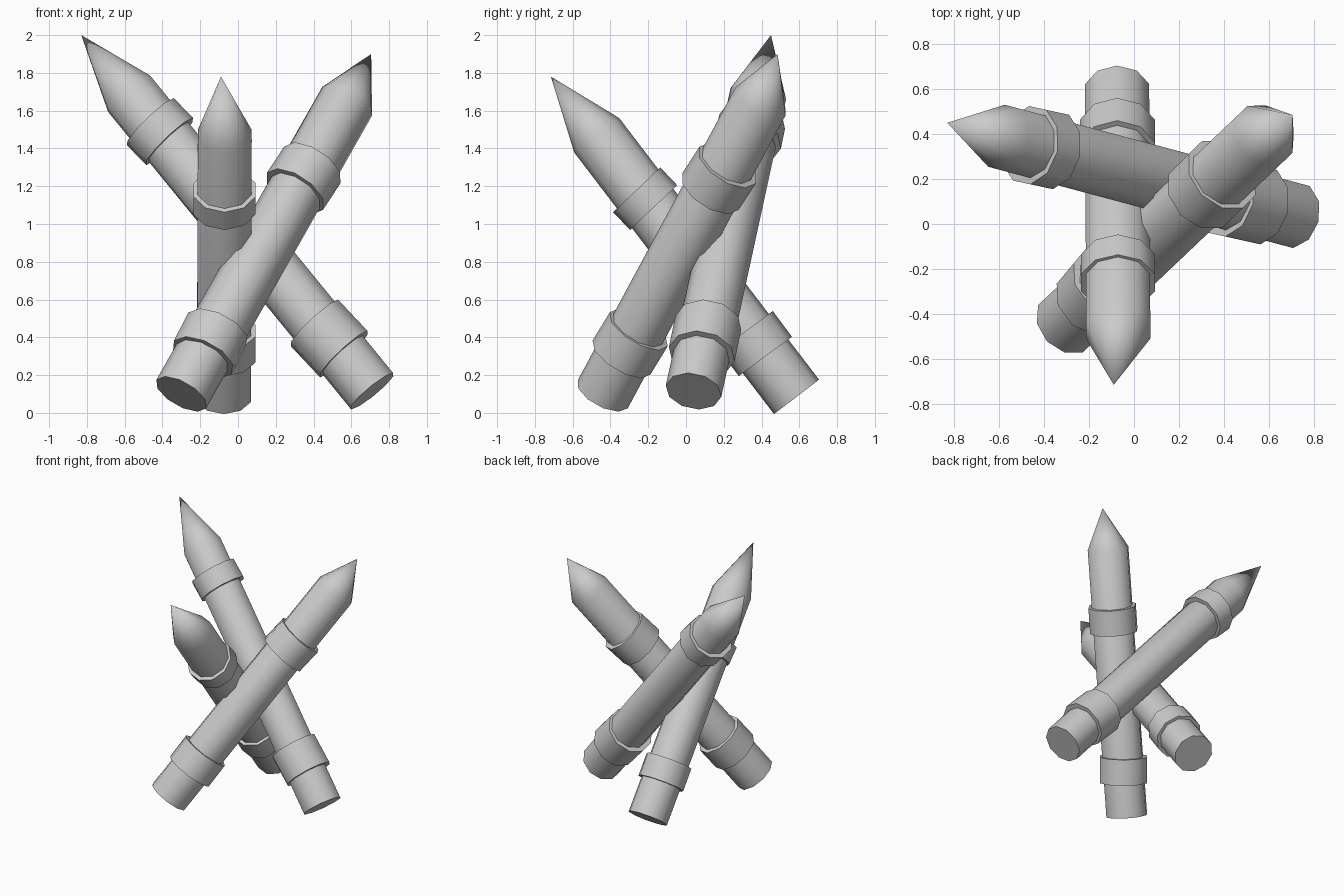
import bpy
import bmesh
from mathutils import Vector

if "Cube" in bpy.data.objects:
    bpy.data.objects.remove(bpy.data.objects["Cube"], do_unlink=True)

SIDES = 10


def finish(name, bm):
    """Turn a bmesh into a smooth-shaded object with sharp rims."""
    bmesh.ops.recalc_face_normals(bm, faces=bm.faces)
    mesh = bpy.data.meshes.new(name)
    bm.to_mesh(mesh)
    bm.free()
    obj = bpy.data.objects.new(name, mesh)
    bpy.context.collection.objects.link(obj)
    bpy.ops.object.select_all(action='DESELECT')
    obj.select_set(True)
    bpy.context.view_layer.objects.active = obj
    bpy.ops.object.shade_smooth_by_angle(angle=0.8)


def cylinder(bm, center, axis, radius, length):
    """Add a capped prism around an axis."""
    turn = axis.to_track_quat('Z', 'Y').to_matrix().to_4x4()
    turn.translation = center
    bmesh.ops.create_cone(bm, cap_ends=True, segments=SIDES, radius1=radius,
                          radius2=radius, depth=length, matrix=turn)


def stake(name, base, shoulder, tip, radius):
    """Shaft with its far cap drawn out to a point."""
    bm = bmesh.new()
    axis = shoulder - base
    cylinder(bm, (base + shoulder) / 2, axis.normalized(), radius, axis.length)
    bm.normal_update()
    cap = max((f for f in bm.faces if len(f.verts) == SIDES),
              key=lambda f: f.calc_center_median().z)
    point = bmesh.ops.poke(bm, faces=[cap])["verts"][0]
    point.co = tip
    finish(name, bm)


def collar(name, center, axis, radius, width):
    bm = bmesh.new()
    cylinder(bm, center, axis.normalized(), radius, width)
    finish(name, bm)


# Each stake: base, shoulder, tip, shaft radius, then its collars as
# (part, distance from base, width, radius, facing direction)
stakes = {
    "left_stake": ((0.71, 0.04, 0.115), (-0.577, 0.383, 1.69), (-0.83, 0.45, 2.0), 0.15, [
        ("lower_collar", 0.365, 0.23, 0.178, (-0.94, 0.21, 1)),
        ("upper_collar", 1.8, 0.147, 0.178, (-0.97, 0.21, 1))]),
    "back_stake": ((-0.075, 0.585, 0.085), (-0.07, -0.473, 1.47), (-0.09, -0.715, 1.78), 0.15, [
        ("lower_collar", 0.355, 0.17, 0.175, (0, -0.74, 1)),
        ("upper_collar", 1.32, 0.13, 0.172, (0, -0.95, 1))]),
    "right_stake": ((-0.3, -0.44, 0.1), (0.578, 0.395, 1.65), (0.705, 0.485, 1.9), 0.152, [
        ("lower_collar", 0.34, 0.19, 0.178, (0.51, 0.61, 1)),
        ("upper_collar", 1.45, 0.19, 0.178, (0.66, 0.65, 1))]),
}

for name, (base, shoulder, tip, radius, collars) in stakes.items():
    base, shoulder, tip = Vector(base), Vector(shoulder), Vector(tip)
    stake(name, base, shoulder, tip, radius)
    along = (shoulder - base).normalized()
    for part, distance, width, outer, facing in collars:
        collar(f"{name}_{part}", base + along * distance, Vector(facing), outer, width)
